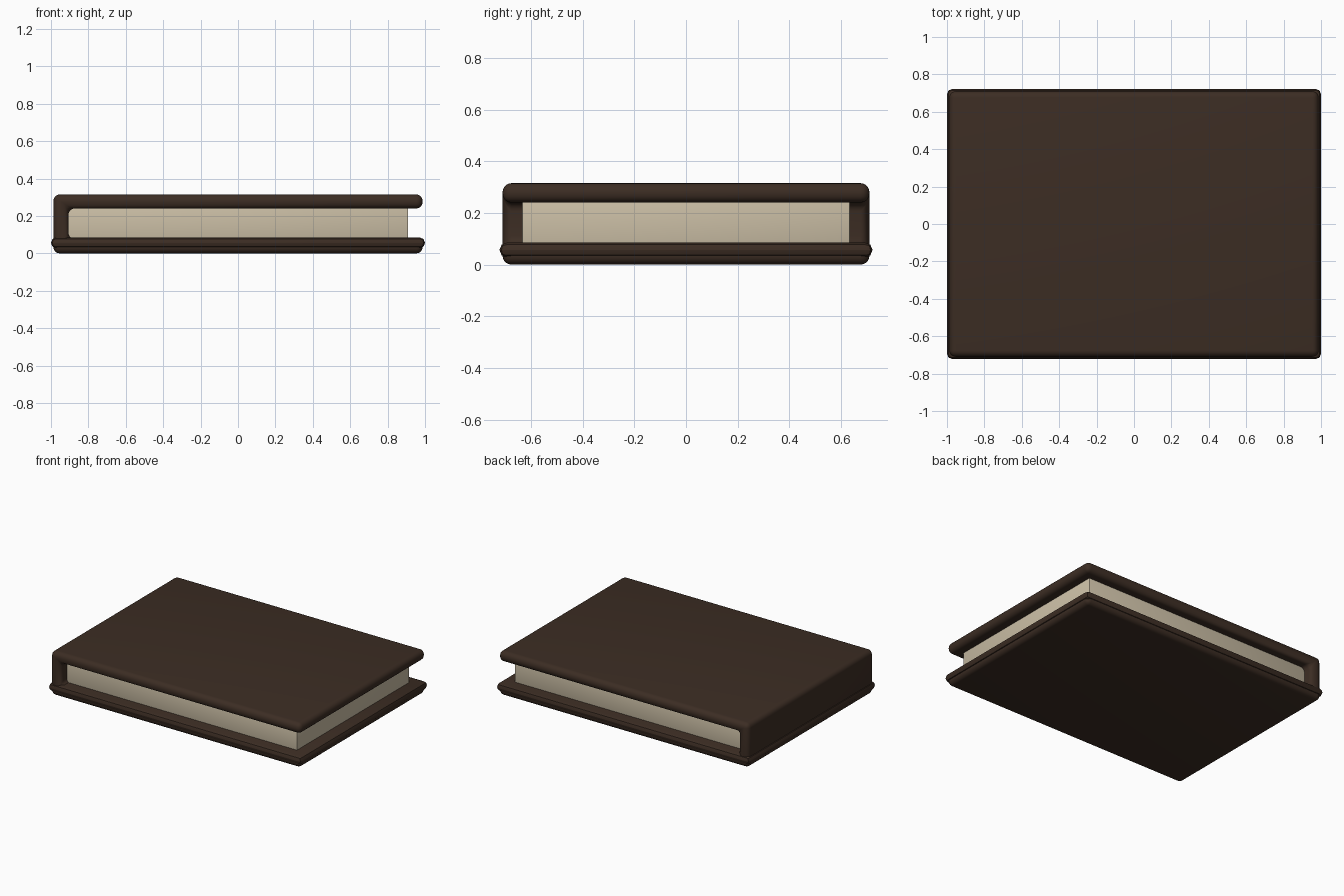
import bpy
import bmesh
import math

if "Cube" in bpy.data.objects:
    bpy.data.objects.remove(bpy.data.objects["Cube"], do_unlink=True)


def material(name, rgb):
    mat = bpy.data.materials.new(name)
    mat.use_nodes = True
    color = (*rgb, 1.0)
    mat.diffuse_color = color
    bsdf = next(n for n in mat.node_tree.nodes if n.type == "BSDF_PRINCIPLED")
    bsdf.inputs["Base Color"].default_value = color
    return mat


def extrude(name, profile, depth, mat, radius, segments):
    """Extrude an x-z profile symmetrically along y, round its edges."""
    bm = bmesh.new()
    face = bm.faces.new([bm.verts.new((x, -depth, z)) for x, z in profile])
    out = bmesh.ops.extrude_face_region(bm, geom=[face])
    moved = [g for g in out["geom"] if isinstance(g, bmesh.types.BMVert)]
    bmesh.ops.translate(bm, verts=moved, vec=(0, 2 * depth, 0))
    bmesh.ops.recalc_face_normals(bm, faces=bm.faces)
    bmesh.ops.bevel(bm, geom=bm.edges[:], offset=radius, segments=segments,
                    profile=0.5, affect="EDGES", clamp_overlap=True)
    mesh = bpy.data.meshes.new(name)
    bm.to_mesh(mesh)
    bm.free()
    mesh.materials.append(mat)
    obj = bpy.data.objects.new(name, mesh)
    bpy.context.collection.objects.link(obj)
    bpy.ops.object.select_all(action="DESELECT")
    obj.select_set(True)
    bpy.context.view_layer.objects.active = obj
    bpy.ops.object.shade_smooth_by_angle(angle=math.radians(40))
    return obj


def box(x0, x1, z0, z1):
    return [(x0, z0), (x1, z0), (x1, z1), (x0, z1)]


leather = material("dark brown leather", (0.045, 0.026, 0.017))
paper = material("cream paper", (0.60, 0.52, 0.38))

# Folded cover: bottom board, spine and top board in one C-shaped section
END, SPINE, TOP = 0.987, -0.907, 0.315
cover = [(-END, 0), (END, 0), (END, 0.077), (SPINE, 0.077),
         (SPINE, 0.24), (END, 0.24), (END, TOP), (-END, TOP)]
extrude("cover", cover, 0.71, leather, 0.034, 5)

# Raised lip around the bottom board
extrude("bottom_lip", box(-1, 1, 0.028, 0.085), 0.722, leather, 0.028, 2)

# Page block
extrude("pages", box(-0.93, 0.91, 0.05, 0.27), 0.635, paper, 0.006, 2)
